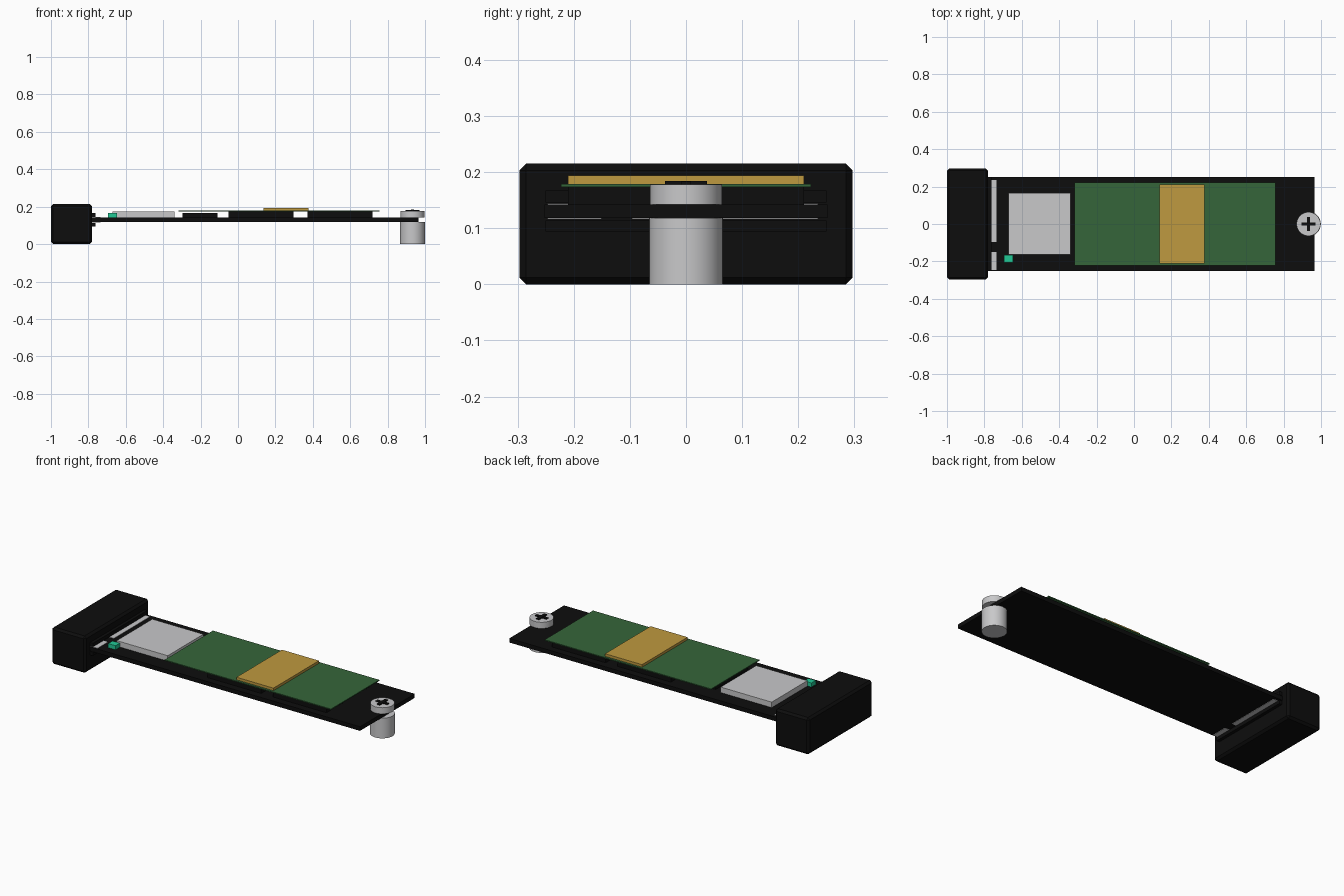
import bpy
import math

cube = bpy.data.objects.get("Cube")
if cube:
    bpy.data.objects.remove(cube, do_unlink=True)


def material(name, color):
    m = bpy.data.materials.new(name)
    m.use_nodes = True
    rgba = (*color, 1.0)
    m.diffuse_color = rgba
    m.node_tree.nodes["Principled BSDF"].inputs["Base Color"].default_value = rgba
    return m


black = material("matte black", (0.004, 0.004, 0.004))
silver = material("silver grey", (0.58, 0.58, 0.59))
green = material("label green", (0.036, 0.13, 0.042))
gold = material("gold", (0.52, 0.32, 0.05))
teal = material("teal light", (0.015, 0.58, 0.3))


def box(name, mat, x, y, z, bevel=0.0):
    """Box spanning the (low, high) range given for each axis."""
    ranges = (x, y, z)
    bpy.ops.mesh.primitive_cube_add(size=1, location=[sum(r) / 2 for r in ranges])
    o = bpy.context.object
    o.name = name
    o.scale = [r[1] - r[0] for r in ranges]
    bpy.ops.object.transform_apply(location=False, rotation=False, scale=True)
    o.data.materials.append(mat)
    if bevel:
        b = o.modifiers.new("Chamfer", "BEVEL")
        b.width = bevel
        b.segments = 1
    return o


def cylinder(name, mat, x, radius, z):
    bpy.ops.mesh.primitive_cylinder_add(vertices=32, radius=radius, depth=z[1] - z[0],
                                        location=(x, 0, sum(z) / 2))
    o = bpy.context.object
    o.name = name
    o.data.materials.append(mat)
    bpy.ops.object.shade_smooth_by_angle(angle=math.radians(40))
    return o


BOTTOM, TOP = 0.118, 0.142   # circuit board faces

# Socket with a lip above and below the board
box("socket", black, (-1, -0.78), (-0.297, 0.297), (0, 0.215), 0.012)
box("socket_upper_lip", black, (-0.79, -0.762), (-0.25, 0.25), (0.146, 0.167))
box("socket_lower_lip", black, (-0.79, -0.762), (-0.25, 0.25), (0.094, 0.114))

# Circuit board
box("circuit_board", black, (-0.8, 0.965), (-0.252, 0.252), (BOTTOM, TOP))

# Edge contacts on both faces, split at the key position
for side, z in (("top", (TOP, TOP + 0.002)), ("bottom", (BOTTOM - 0.002, BOTTOM))):
    box(side + "_long_contact", silver, (-0.78, -0.735), (-0.096, 0.235), z)
    box(side + "_short_contact", silver, (-0.78, -0.735), (-0.247, -0.151), z)

# Chips
box("controller_chip", silver, (-0.67, -0.34), (-0.163, 0.166), (TOP, 0.174))
box("memory_buffer_chip", black, (-0.297, -0.11), (-0.15, 0.15), (TOP, 0.165))
for i, x in enumerate((-0.05, 0.372)):
    box(f"storage_chip_{i + 1}", black, (x, x + 0.347), (-0.21, 0.21), (TOP, 0.173))
box("status_light", teal, (-0.695, -0.648), (-0.205, -0.165), (TOP, 0.166))

# Label and its gold panel
box("label", green, (-0.318, 0.757), (-0.223, 0.223), (0.173, 0.179))
box("label_panel", gold, (0.137, 0.376), (-0.21, 0.21), (0.179, 0.194))

# Standoff and screw with cross recess
SCREW_X = 0.933
cylinder("standoff", silver, SCREW_X, 0.066, (0, BOTTOM))
cylinder("screw_head", silver, SCREW_X, 0.064, (TOP, 0.178))
box("screw_slot_across", black, (SCREW_X - 0.037, SCREW_X + 0.037), (-0.009, 0.009), (0.175, 0.183))
box("screw_slot_along", black, (SCREW_X - 0.009, SCREW_X + 0.009), (-0.037, 0.037), (0.175, 0.184))
